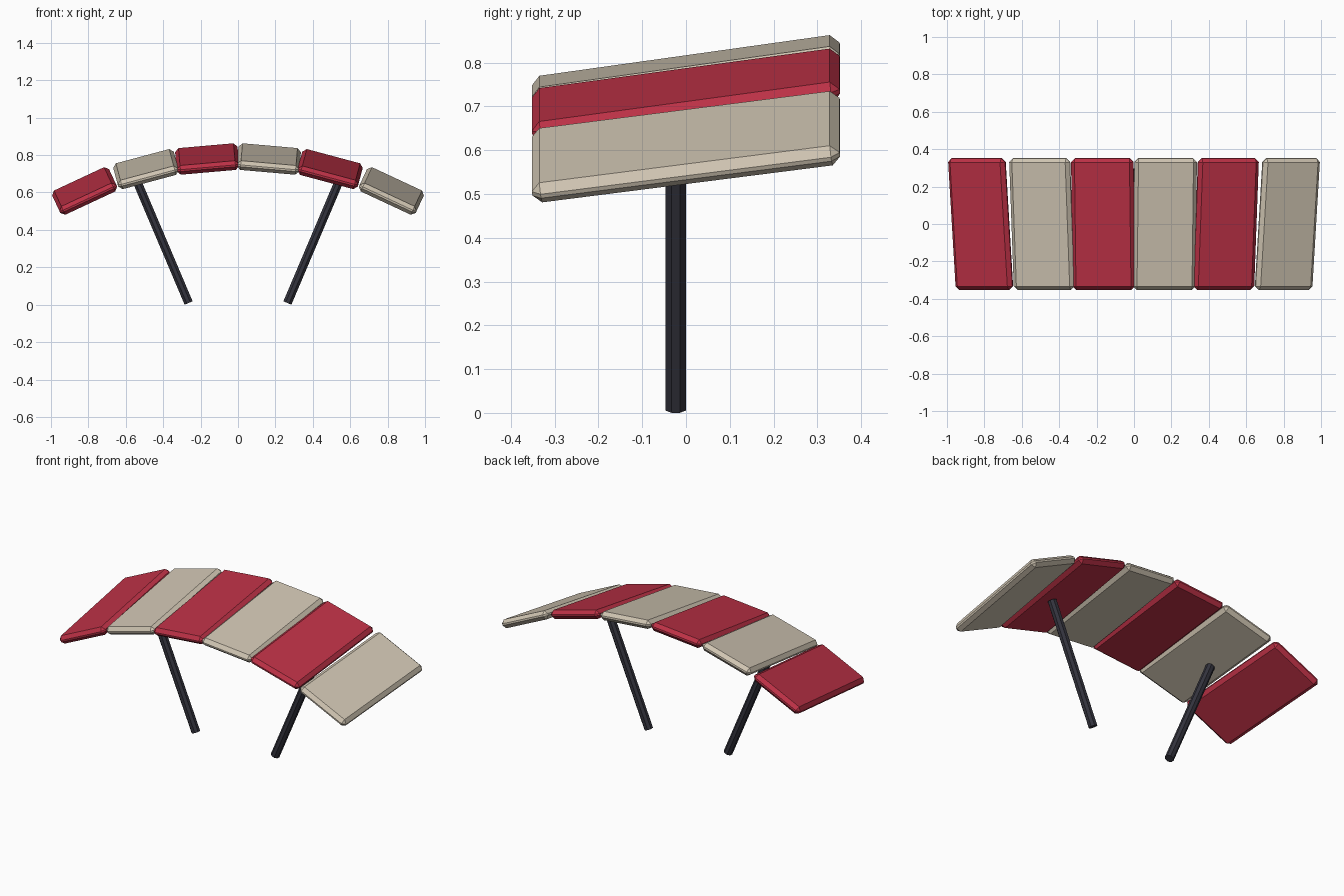
import bpy
import bmesh
from math import radians, sin, cos, pi
from mathutils import Matrix, Vector

cube = bpy.data.objects.get("Cube")
if cube:
    bpy.data.objects.remove(cube, do_unlink=True)


def make_material(name, color):
    mat = bpy.data.materials.new(name)
    mat.use_nodes = True
    mat.diffuse_color = (*color, 1)
    bsdf = mat.node_tree.nodes["Principled BSDF"]
    bsdf.inputs["Base Color"].default_value = (*color, 1)
    bsdf.inputs["Roughness"].default_value = 0.8
    return mat


red = make_material("canopy red", (0.50, 0.030, 0.060))
cream = make_material("canopy cream", (0.62, 0.55, 0.44))
dark = make_material("dark metal", (0.034, 0.034, 0.048))


def add_object(name, bm, mat, matrix):
    bmesh.ops.recalc_face_normals(bm, faces=bm.faces)
    mesh = bpy.data.meshes.new(name)
    bm.to_mesh(mesh)
    bm.free()
    mesh.materials.append(mat)
    obj = bpy.data.objects.new(name, mesh)
    obj.matrix_world = matrix
    bpy.context.collection.objects.link(obj)
    return obj


# Canopy panels: chamfered slabs that rise to the back and roll down outwards
PANEL = Vector((0.335, 0.71, 0.05))
TILT = Matrix.Rotation(radians(8), 4, "X")


def add_panel(name, mat, x, z, roll):
    bm = bmesh.new()
    bmesh.ops.create_cube(bm, size=1)
    bmesh.ops.scale(bm, vec=PANEL, verts=bm.verts)
    obj = add_object(name, bm, mat, Matrix.Translation((x, 0, z))
                     @ Matrix.Rotation(radians(roll), 4, "Y") @ TILT)
    chamfer = obj.modifiers.new("chamfer", "BEVEL")
    chamfer.width = 0.02
    chamfer.segments = 1


panels = [("inner", 0.165, 0.779, 5), ("middle", 0.492, 0.725, 15), ("outer", 0.82, 0.608, 25)]
for i, (place, x, z, roll) in enumerate(panels):
    left, right = (cream, red) if i % 2 == 0 else (red, cream)
    add_panel(f"{place}_panel_left", left, x, z, roll)
    add_panel(f"{place}_panel_right", right, -x, z, -roll)

# Support poles: splayed outwards, reaching the middle panels
LEAN, LENGTH, RADIUS, SIDES = radians(23), 0.725, 0.0252, 8
for side, sign in (("left", 1), ("right", -1)):
    bm = bmesh.new()
    bmesh.ops.create_cone(bm, cap_ends=True, segments=SIDES, radius1=RADIUS,
                          radius2=RADIUS, depth=LENGTH)
    bmesh.ops.rotate(bm, verts=bm.verts, matrix=Matrix.Rotation(pi / SIDES, 3, "Z"))
    bmesh.ops.translate(bm, verts=bm.verts, vec=(0, 0, LENGTH / 2))
    foot = Vector((sign * 0.264, -0.0235, 0.0092))
    add_object(f"support_pole_{side}", bm, dark,
               Matrix.Translation(foot) @ Matrix.Rotation(sign * LEAN, 4, "Y"))
